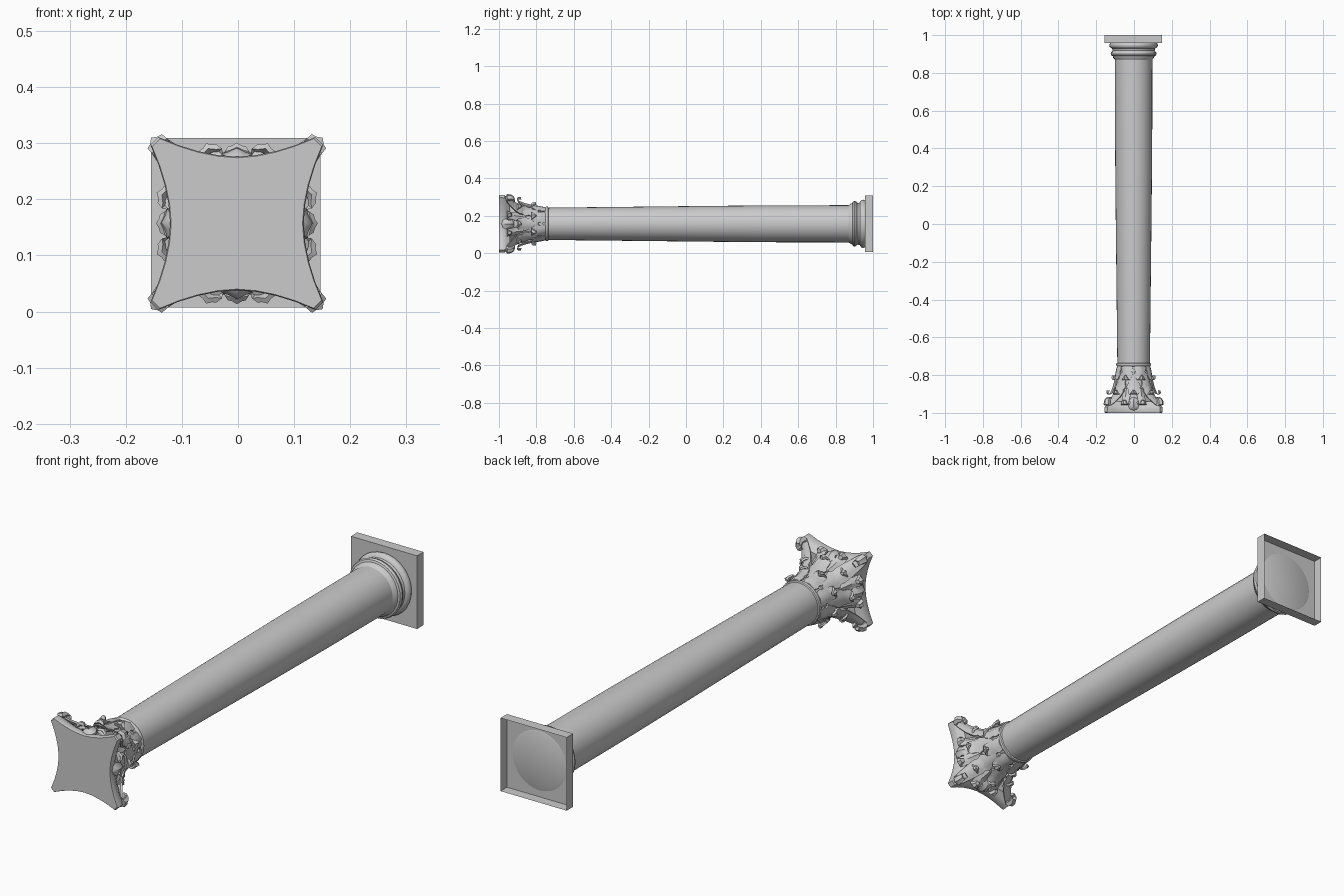
import bpy, bmesh
from math import sin, cos, pi, radians, tau

CX, CZ = -0.002, 0.157          # column axis runs along y through this point


def polar(y, r, a):
    return (CX + r * cos(a), y, CZ + r * sin(a))


def finish(name, bm, angle=40, fix=True):
    if fix:
        bmesh.ops.recalc_face_normals(bm, faces=bm.faces)
    me = bpy.data.meshes.new(name)
    bm.to_mesh(me)
    bm.free()
    ob = bpy.data.objects.new(name, me)
    bpy.context.collection.objects.link(ob)
    bpy.ops.object.select_all(action='DESELECT')
    bpy.context.view_layer.objects.active = ob
    ob.select_set(True)
    if angle:
        bpy.ops.object.shade_smooth_by_angle(angle=radians(angle))
    return ob


def loft(bm, rings, closed=True):
    rows = [[bm.verts.new(p) for p in ring] for ring in rings]
    n = len(rows[0])
    for a, b in zip(rows, rows[1:]):
        for i in range(n if closed else n - 1):
            j = (i + 1) % n
            bm.faces.new((a[i], a[j], b[j], b[i]))
    return rows


def lathe(name, profile, sides=32, angle=40):
    bm = bmesh.new()
    rows = loft(bm, [[polar(y, r, tau * i / sides) for i in range(sides)]
                     for y, r in profile])
    bm.faces.new(rows[0])
    bm.faces.new(rows[-1])
    return finish(name, bm, angle)


def leaf_into(bm, a, path, widths, thick, rib):
    """One curling leaf: path of (y, r), half widths, closed front and back skins."""
    rings = []
    us = (-1, -0.55, 0, 0.55, 1)
    for (y, r), w in zip(path, widths):
        front = [polar(y, r + rib * (1 - abs(u)) - 0.3 * rib * (abs(u) == 0.55),
                       a + u * w / r) for u in us]
        back = [polar(y + thick * 0.3, r - thick, a + u * w / r) for u in reversed(us)]
        rings.append(front + back)
    rows = loft(bm, rings)
    bm.faces.new(rows[0])
    bm.faces.new(rows[-1])


def leaf_ring(name, count, offset, path, widths, thick=0.008, rib=0.006):
    bm = bmesh.new()
    for k in range(count):
        leaf_into(bm, offset + tau * k / count, path, widths, thick, rib)
    return finish(name, bm, 50)


# Plinth: thin square box, open at the back
bm = bmesh.new()
h = 0.151
rows = loft(bm, [[(CX - 0.002 + sx * h, y, CZ + 0.001 + sz * h)
                  for sx, sz in ((-1, -1), (1, -1), (1, 1), (-1, 1))]
                 for y in (0.958, 1.0)])
bm.faces.new(rows[0])
finish("plinth", bm, 0)

# Base mouldings: two rounded rings with a hollow between
lathe("base_mouldings", [
    (0.960, 0.118), (0.957, 0.125), (0.947, 0.129), (0.937, 0.126), (0.932, 0.119),
    (0.929, 0.114), (0.919, 0.111), (0.913, 0.114), (0.910, 0.119), (0.901, 0.122),
    (0.892, 0.118), (0.889, 0.110), (0.880, 0.108), (0.874, 0.102), (0.868, 0.099)])

# Tapering shaft
lathe("shaft", [(0.875, 0.0995), (0.45, 0.0985), (0.1, 0.0955), (-0.3, 0.091),
                (-0.72, 0.0865), (-0.75, 0.086)])

# Neck ring below the capital
lathe("neck_ring", [(-0.735, 0.086), (-0.738, 0.091), (-0.744, 0.093),
                    (-0.750, 0.091), (-0.754, 0.086)])

# Bell core of the capital
lathe("capital_bell", [(-0.745, 0.085), (-0.80, 0.088), (-0.86, 0.093),
                       (-0.91, 0.102), (-0.95, 0.113), (-0.97, 0.116)])

# Two rows of curling leaves
leaf_ring("lower_leaves", 8, pi / 8,
          [(-0.752, 0.088), (-0.772, 0.093), (-0.780, 0.095), (-0.800, 0.098),
           (-0.808, 0.099), (-0.824, 0.106), (-0.826, 0.114), (-0.817, 0.120),
           (-0.803, 0.119)],
          [0.026, 0.034, 0.028, 0.035, 0.027, 0.026, 0.019, 0.014, 0.004])
leaf_ring("upper_leaves", 8, 0,
          [(-0.790, 0.090), (-0.825, 0.096), (-0.840, 0.099), (-0.862, 0.105),
           (-0.873, 0.109), (-0.897, 0.119), (-0.903, 0.130), (-0.896, 0.138),
           (-0.882, 0.137)],
          [0.020, 0.034, 0.029, 0.039, 0.031, 0.030, 0.022, 0.016, 0.005])

# Corner scrolls sweeping out under the abacus tips
leaf_ring("corner_scrolls", 4, pi / 4,
          [(-0.850, 0.098), (-0.890, 0.118), (-0.920, 0.142), (-0.945, 0.172),
           (-0.962, 0.196), (-0.955, 0.208), (-0.935, 0.206), (-0.920, 0.194),
           (-0.926, 0.184)],
          [0.022, 0.034, 0.030, 0.024, 0.019, 0.018, 0.016, 0.013, 0.009], 0.016, 0.008)

# Inner scroll leaves flanking each side
for side, s in (("left", -1), ("right", 1)):
    leaf_ring("inner_scrolls_" + side, 4, s * radians(21),
              [(-0.870, 0.098), (-0.905, 0.110), (-0.935, 0.123), (-0.957, 0.136),
               (-0.952, 0.146), (-0.935, 0.143)],
              [0.012, 0.024, 0.020, 0.023, 0.016, 0.008], 0.012, 0.007)

# Central flower on each side of the abacus
leaf_ring("abacus_flowers", 4, 0,
          [(-0.920, 0.108), (-0.932, 0.120), (-0.945, 0.126), (-0.965, 0.127),
           (-0.980, 0.122), (-0.988, 0.112)],
          [0.010, 0.024, 0.018, 0.028, 0.020, 0.012], 0.014, 0.008)

# Abacus: four concave sides with blunt corners, tapering beneath
N = 8


def abacus_ring(y, mid, tip):
    pts = []
    for k in range(4):
        ca, sa = cos(k * pi / 2), sin(k * pi / 2)
        for i in range(N + 1):
            t = 2 * i / N - 1
            out = mid + (tip - mid) * abs(t) ** 1.8
            u = t * (tip - 0.014)
            pts.append((CX + out * ca - u * sa, y, CZ + out * sa + u * ca))
    return pts


bm = bmesh.new()
rows = loft(bm, [abacus_ring(-0.940, 0.100, 0.118), abacus_ring(-0.962, 0.112, 0.146),
                 abacus_ring(-0.970, 0.117, 0.153), abacus_ring(-0.996, 0.119, 0.154),
                 abacus_ring(-1.0, 0.117, 0.151)])
bm.faces.new(rows[0])
bm.faces.new(rows[-1])
finish("abacus", bm, 35)
